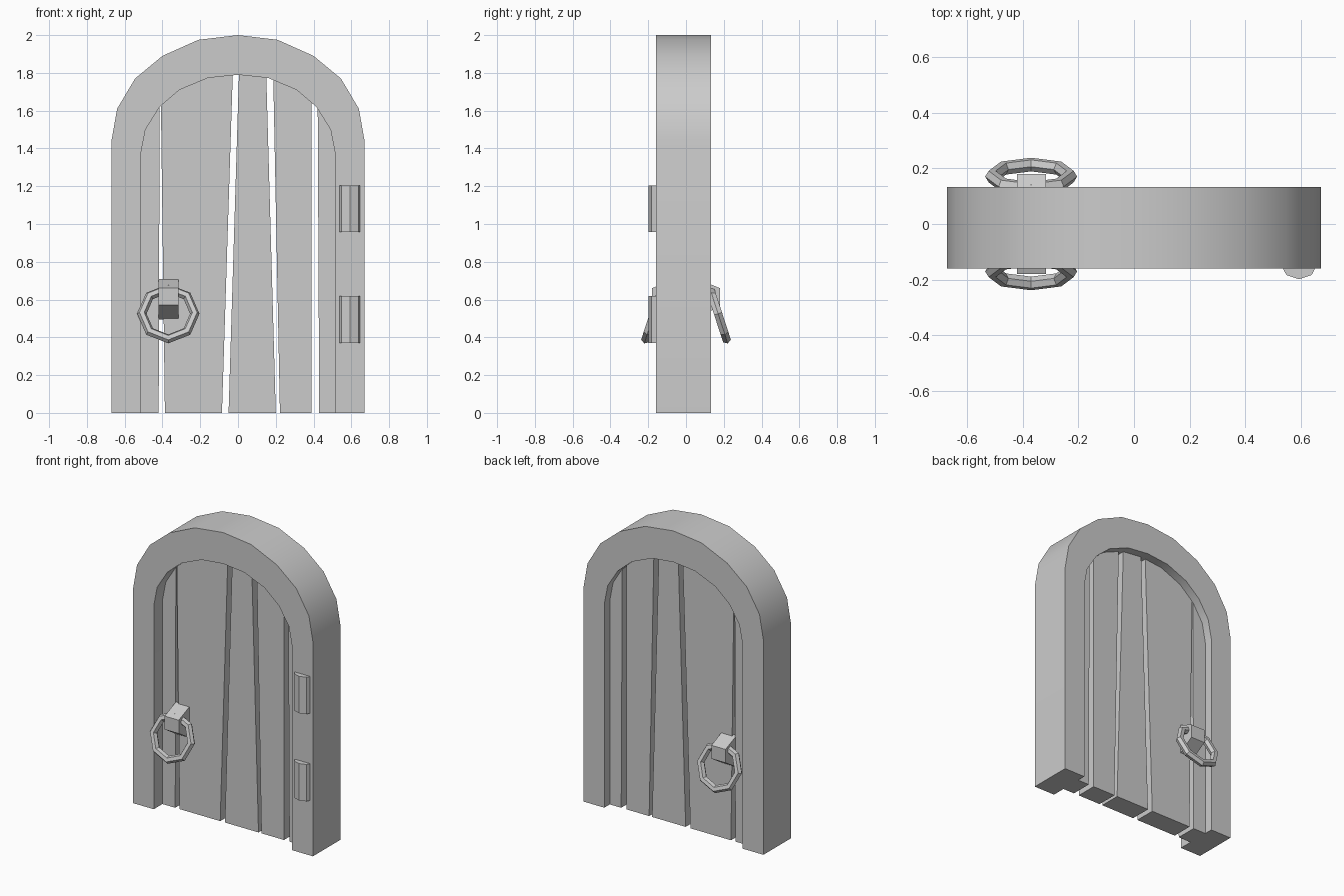
import bpy, bmesh
from math import radians
from mathutils import Matrix

if "Cube" in bpy.data.objects:
    bpy.data.objects.remove(bpy.data.objects["Cube"])


def finish(name, bm, smooth=False):
    bmesh.ops.recalc_face_normals(bm, faces=bm.faces)
    me = bpy.data.meshes.new(name)
    bm.to_mesh(me)
    bm.free()
    ob = bpy.data.objects.new(name, me)
    bpy.context.collection.objects.link(ob)
    if smooth:
        bpy.ops.object.select_all(action='DESELECT')
        bpy.context.view_layer.objects.active = ob
        ob.select_set(True)
        bpy.ops.object.shade_smooth_by_angle(angle=radians(30))
    return ob


def prism(name, points, extrude, smooth=False):
    """Extrude a closed 3D polygon along a vector."""
    bm = bmesh.new()
    face = bm.faces.new([bm.verts.new(p) for p in points])
    res = bmesh.ops.extrude_face_region(bm, geom=[face], use_keep_orig=True)
    verts = [v for v in res["geom"] if isinstance(v, bmesh.types.BMVert)]
    bmesh.ops.translate(bm, verts=verts, vec=extrude)
    return finish(name, bm, smooth)


def mirrored(half):
    return half + [(-x, z) for x, z in reversed(half[:-1])]


# Arch outlines, left half up to the crown
outer = mirrored([(-.67, 1.44), (-.64, 1.61), (-.545, 1.77), (-.40, 1.89), (-.21, 1.975), (0, 2)])
inner = mirrored([(-.515, 1.37), (-.49, 1.50), (-.415, 1.62), (-.31, 1.71), (-.16, 1.773), (0, 1.79)])

# Arched frame
loop = [(-.67, 0)] + outer + [(.67, 0), (.515, 0)] + inner[::-1] + [(-.515, 0)]
prism("arched_frame", [(x, -.16, z) for x, z in loop], (0, .293, 0), smooth=True)


def arch_z(x):
    for (x0, z0), (x1, z1) in zip(inner, inner[1:]):
        if x0 <= x <= x1:
            return z0 + (z1 - z0) * (x - x0) / (x1 - x0)


# Uneven planks: left and right at the bottom, left and right at the top
planks = [(-.515, -.42, -.515, -.415), (-.387, -.085, -.408, -.028),
          (-.05, .20, .005, .15), (.222, .39, .187, .39), (.43, .515, .422, .515)]
for i, (bl, br, tl, tr) in enumerate(planks):
    top = [(tl, arch_z(tl))] + [p for p in inner if tl < p[0] < tr] + [(tr, arch_z(tr))]
    prism(f"plank_{i + 1}", [(x, -.068, z) for x, z in [(bl, 0)] + top + [(br, 0)]], (0, .143, 0))

# Hinge barrels on the front of the right jamb
barrel = [(-.055, -.15), (-.055, -.165), (-.045, -.183), (0, -.198), (.045, -.183), (.055, -.165), (.055, -.15)]
for name, z in (("lower_hinge", .37), ("upper_hinge", .957)):
    prism(name, [(.592 + x, y, z) for x, y in barrel], (0, 0, .248))

# Ring handle and its bracket on both faces
bracket = [(.06, .71), (.18, .66), (.18, .57), (.06, .495)]
for side, s in (("front", -1), ("back", 1)):
    prism(side + "_bracket", [(-.42, s * y, z) for y, z in bracket], (.105, 0, 0))
    bpy.ops.mesh.primitive_torus_add(
        major_segments=8, minor_segments=6, major_radius=.14, minor_radius=.025,
        location=(-.369, s * .17, .525), rotation=(radians(90 + s * 18), 0, 0))
    bpy.context.object.name = side + "_ring"
